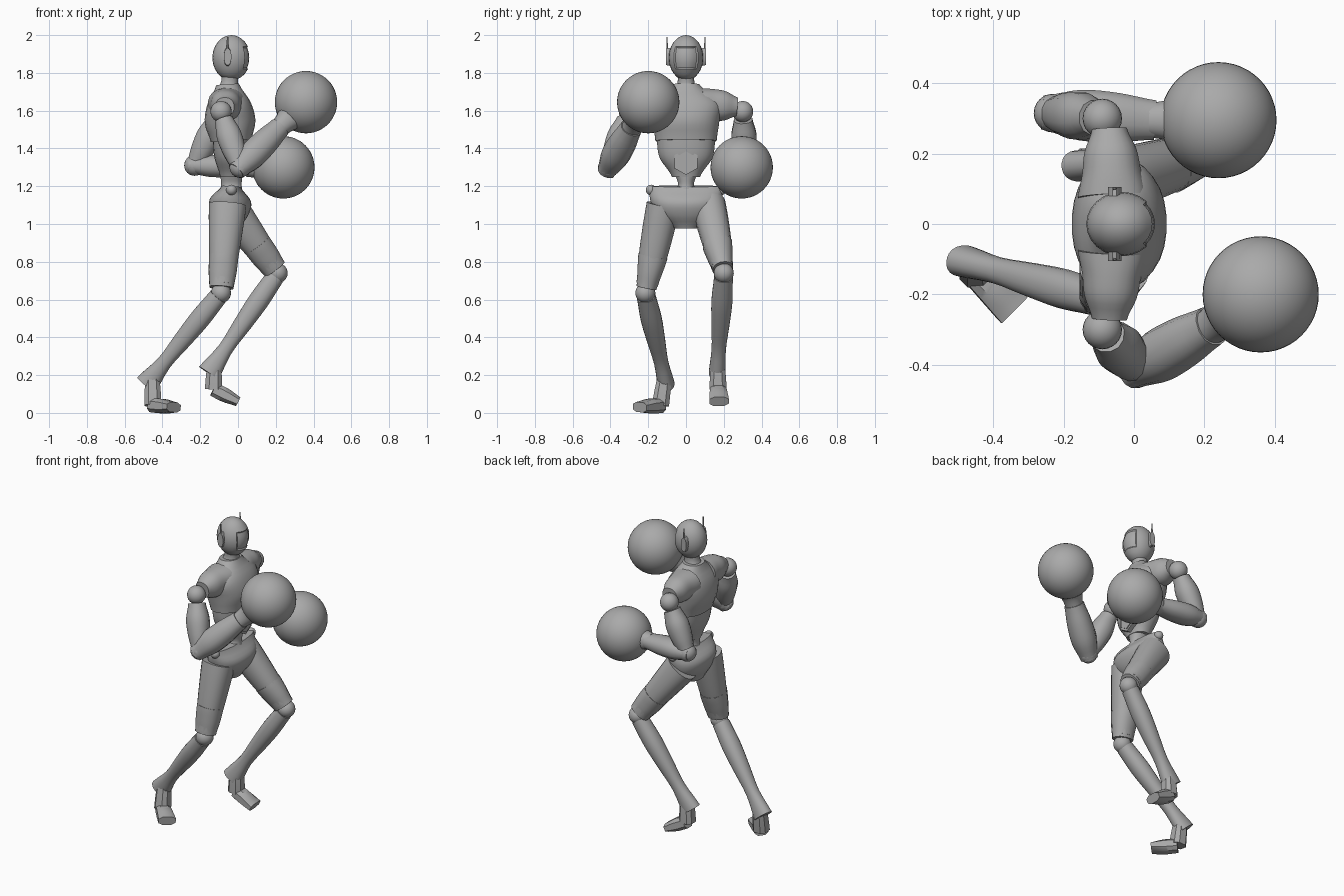
import bpy, bmesh, math
from mathutils import Vector

cube = bpy.data.objects.get("Cube")
if cube:
    bpy.data.objects.remove(cube, do_unlink=True)

GREY = (0.4, 0.4, 0.4, 1)
grey = bpy.data.materials.new("body_grey")
grey.use_nodes = True
grey.diffuse_color = GREY
grey.node_tree.nodes["Principled BSDF"].inputs["Base Color"].default_value = GREY


def finish(name, bm):
    """Turn the mesh into a smooth-shaded object that keeps its sharp edges."""
    bmesh.ops.recalc_face_normals(bm, faces=bm.faces)
    mesh = bpy.data.meshes.new(name)
    bm.to_mesh(mesh)
    bm.free()
    mesh.materials.append(grey)
    for polygon in mesh.polygons:
        polygon.use_smooth = True
    mesh.set_sharp_from_angle(angle=math.radians(40))
    part = bpy.data.objects.new(name, mesh)
    bpy.context.collection.objects.link(part)


def sample(values, t):
    """Smooth curve through evenly spaced values, for t from 0 to 1."""
    last = len(values) - 1
    i = min(int(t * last), last - 1)
    f = t * last - i
    before, start, end, after = (values[max(0, min(last, i + k))] for k in (-1, 0, 1, 2))
    slope_in, slope_out = (end - before) / 2, (after - start) / 2
    ease = f * f * (3 - 2 * f)
    return (start + (end - start) * ease + slope_in * f * (1 - f) ** 2
            - slope_out * f * f * (1 - f))


def loft(name, start, end, widths, depths=None, sides=20, rings=12, power=0.9):
    """Straight body part whose cross-section follows the width and depth curves."""
    start, end = Vector(start), Vector(end)
    depths = depths or widths
    along = (end - start).normalized()
    reference = Vector((1, 0, 0)) if abs(along.y) > 0.9 else Vector((0, 1, 0))
    across = (reference - along * reference.dot(along)).normalized()
    up = along.cross(across)
    bm = bmesh.new()
    loops = []
    for i in range(rings + 1):
        t = i / rings
        centre = start.lerp(end, t)
        width, depth = sample(widths, t), sample(depths, t)
        loop = []
        for k in range(sides):
            angle = math.tau * (k + 0.5) / sides
            c, s = (math.copysign(abs(v) ** power, v) for v in (math.cos(angle), math.sin(angle)))
            loop.append(bm.verts.new(centre + across * c * width + up * s * depth))
        loops.append(loop)
    for low, high in zip(loops, loops[1:]):
        for k in range(sides):
            n = (k + 1) % sides
            bm.faces.new((low[k], low[n], high[n], high[k]))
    bm.faces.new(loops[0])
    bm.faces.new(loops[-1])
    finish(name, bm)


def ball(name, centre, radius, stretch=(1, 1, 1), segments=24, face_plate=False):
    bm = bmesh.new()
    bmesh.ops.create_uvsphere(bm, u_segments=segments, v_segments=segments // 2, radius=radius)
    bmesh.ops.scale(bm, verts=bm.verts, vec=stretch)
    if face_plate:
        # Sunken visor on the forward side of the head
        front = [f for f in bm.faces if f.normal.x > 0.6 and abs(f.normal.z) < 0.5]
        bmesh.ops.inset_region(bm, faces=front, thickness=0.006, depth=-0.006)
    bmesh.ops.translate(bm, verts=bm.verts, vec=centre)
    finish(name, bm)


# Head, neck and torso
ball("head", (-.035, 0, 1.88), .12, (.84, .76, 1), face_plate=True)
loft("neck", (-.05, 0, 1.7), (-.04, 0, 1.8), (.06, .045, .045))
loft("chest", (-.035, 0, 1.44), (-.055, 0, 1.74), (.163, .177, .185, .07), (.11, .135, .115, .06), sides=28)
loft("abdomen", (-.035, 0, 1.25), (-.035, 0, 1.45), (.075, .14, .155), (.06, .09, .1), sides=28)
loft("waist", (-.035, 0, 1.14), (-.035, 0, 1.27), (.08, .043, .06), (.065, .055, .06))
loft("pelvis", (-.05, 0, .98), (-.035, 0, 1.2), (.07, .16, .19, .195), (.06, .1, .11, .05), sides=28)

# Six-sided belly plate with a raised centre
for name, size, front in (("belly_frame", .07, .055), ("belly_plate", .055, .06)):
    loft(name, (0, 0, 1.33), (front, 0, 1.33), (size, size), sides=6, rings=1, power=1)

# Joint positions of the striding guard pose
pose = {
    "right": dict(sign=-1, elbow=(.01, -.41, 1.3), wrist=(.22, -.29, 1.51), glove=(.36, -.2, 1.645),
                  knee=(-.09, -.215, .635), ankle=(-.485, -.105, .15),
                  heel=(-.45, -.135, .04), toe=(-.34, -.245, .03), cuff_flat=1),
    "left": dict(sign=1, elbow=(-.23, .315, 1.31), wrist=(.06, .295, 1.3), glove=(.24, .295, 1.3),
                 knee=(.21, .2, .74), ankle=(-.155, .165, .21),
                 heel=(-.13, .17, .125), toe=(0, .175, .06), cuff_flat=.8),
}

for side, joints in pose.items():
    s, flat = joints["sign"], joints["cuff_flat"]
    elbow, wrist, glove, knee, ankle, heel, toe = (
        Vector(joints[j]) for j in ("elbow", "wrist", "glove", "knee", "ankle", "heel", "toe"))
    shoulder = Vector((-.09, s * .3, 1.595))
    hip = Vector((-.055, s * .12, 1.1))

    def part(label, *args, **options):
        loft(f"{side}_{label}", *args, **options)

    # Ear pad and antenna
    part("ear_pad", (-.055, s * .08, 1.885), (-.055, s * .105, 1.885), (.02, .02), (.05, .045), sides=12, rings=1)
    part("antenna", (-.055, s * .1, 1.88), (-.055, s * .1, 1.99), (.006, .003), (.008, .004), sides=6, rings=1)

    # Sleeve, arm and boxing glove
    part("sleeve", (-.06, s * .08, 1.635), (-.07, s * .27, 1.62), (.1, .085, .075, .05), (.085, .085, .078, .05))
    ball(f"{side}_shoulder", shoulder, .056)
    part("upper_arm", shoulder.lerp(elbow, .15), elbow, (.05, .068, .062, .045), sides=12)
    ball(f"{side}_elbow", elbow, .055)
    back = elbow + (elbow - wrist).normalized() * .03
    girth = (.05, .074, .072, .058)
    part("forearm", back, wrist, girth, [g * flat for g in girth], sides=12)
    part("glove_cuff", wrist.lerp(glove, -.1), wrist.lerp(glove, .6), (.05, .062, .1))
    ball(f"{side}_glove", glove, .165, segments=48)

    # Leg with a knee guard around the lower thigh
    part("thigh", hip, hip.lerp(knee, .9), (.09, .085, .075, .058), (.1, .09, .078, .064))
    part("knee_guard", hip.lerp(knee, .58), hip.lerp(knee, .94), (.08, .068, .055), (.08, .076, .066), sides=12)
    ball(f"{side}_knee", knee, .053)
    part("shin", knee.lerp(ankle, .04), ankle, (.05, .056, .048, .038, .045), (.05, .055, .048, .04, .062))
    ball(f"{side}_hip_tip", (-.035, s * .185, 1.18), .028)

    # Foot
    part("ankle", knee.lerp(ankle, .92), heel, (.04, .045, .048), sides=8, power=.75)
    part("foot", heel, toe, (.045, .05, .055), (.04, .04, .028), sides=8, power=.75)
